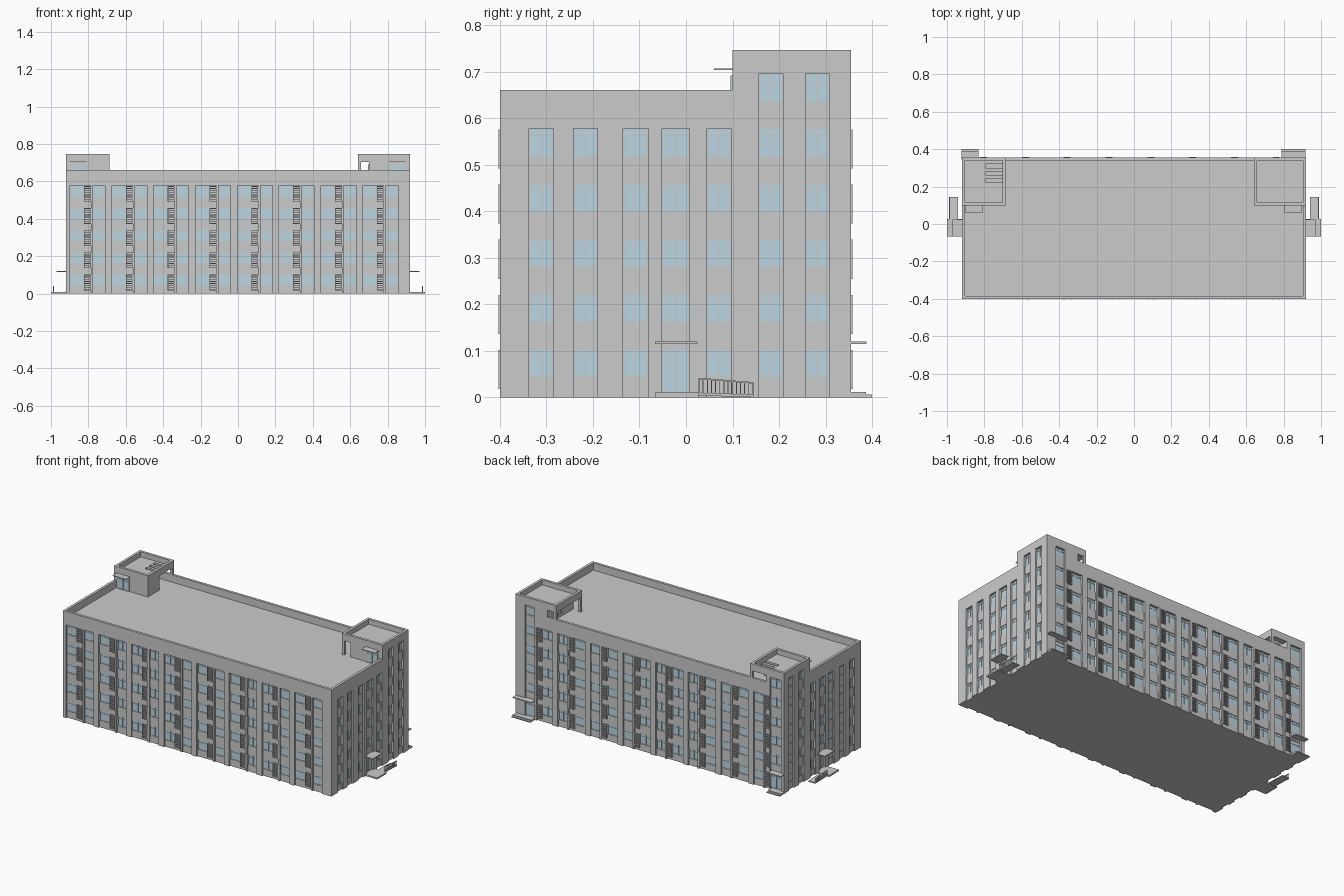
import bpy, bmesh

if "Cube" in bpy.data.objects:
    bpy.data.objects.remove(bpy.data.objects["Cube"])

parts = {}


def box(part, p, q, slope=0.0):
    """Add a box between corners p and q; slope drops z along +y."""
    bm = parts.setdefault(part, bmesh.new())
    lo = [min(a, b) for a, b in zip(p, q)]
    hi = [max(a, b) for a, b in zip(p, q)]
    v = bmesh.ops.create_cube(bm, size=1)['verts']
    for w in v:
        w.co = [lo[i] if w.co[i] < 0 else hi[i] for i in range(3)]
        w.co.z -= slope * (w.co.y - lo[1])


# Building extents
X, Y0, Y1 = 0.92, -0.40, 0.355
ROOF, PAR, TOP, T = 0.615, 0.66, 0.746, 0.016
STEP = 0.1184

# Each face maps (along, depth inward, height) to a point
front = lambda u, d, z: (u, Y0 + d, z)
back = lambda u, d, z: (u, Y1 - d, z)
right = lambda u, d, z: (X - d, u, z)
left = lambda u, d, z: (-X + d, u, z)
tower_front = lambda u, d, z: (u, 0.10 + d, z)
bay_wall = lambda u, d, z: (0.70 + d, u, z)


def fbox(part, f, u0, u1, d0, d1, z0, z1):
    box(part, f(u0, d0, z0), f(u1, d1, z1))


def window(f, u0, u1, z0, z1, d):
    """Glass pane with frame, two mullions and a transom."""
    fbox('window_glass', f, u0, u1, d - 0.001, d + 0.001, z0, z1)
    b, w = 0.0024, u1 - u0
    for u in (u0, u0 + w * 0.5 - b / 2, u1 - b):
        fbox('window_frames', f, u, u + b, d - 0.003, d, z0, z1)
    for z in (z0, z0 + (z1 - z0) * 0.74, z1 - b):
        fbox('window_frames', f, u0, u1, d - 0.003, d, z, z + b)


def louvre(f, u0, u1, z0, z1):
    """Slatted air-unit guard in front of the recess."""
    for u in (u0, u1 - 0.003):
        fbox('louvre_guards', f, u, u + 0.003, -0.003, 0.01, z0, z1)
    n = 8
    for i in range(n):
        z = z0 + (z1 - z0 - 0.004) * i / (n - 1)
        fbox('louvre_guards', f, u0, u1, -0.002, 0.005, z, z + 0.004)


def wall(f, u0, u1, top, strips, floors=5):
    """Piers with recessed vertical strips: (a, b, kind)."""
    cur = u0
    stop = 0.104 + STEP * (floors - 1)
    for a, b, kind in strips:
        if a > cur:
            fbox('walls', f, cur, a, 0, T, 0, top)
        fbox('walls', f, a, b, 0, T, stop, top)
        z = 0
        for i in range(floors):
            z0, z1 = 0.042 + STEP * i, 0.104 + STEP * i
            if kind == 'louvre':
                louvre(f, a, b, z0 - 0.024, z1 - 0.002)
                continue
            if kind == 'door' and i == 0:
                z0 = 0.01
            fbox('spandrels', f, a, b, 0.009, T, z, z0)
            window(f, a, b, z0, z1, 0.014)
            z = z1
        if kind == 'louvre':
            fbox('spandrels', f, a, b, 0.009, T, 0, stop)
        cur = b
    fbox('walls', f, cur, u1, 0, T, 0, top)


def group(c):
    return [(c - 0.093, c - 0.018, 'win'), (c - 0.018, c + 0.019, 'louvre'),
            (c + 0.030, c + 0.094, 'win')]


centres = [-0.805 + 0.2236 * i for i in range(8)]
bays = [s for c in centres for s in group(c)]

# Main block, roof deck and front wall
box('main_block', (-X + T, Y0 + T, 0), (X - T, Y1 - T, ROOF))
wall(front, -X, X, PAR, bays)

# Back wall: stair columns at both ends rise into the towers
first, last = bays[0], bays[-1]
wall(back, -X, -0.823, TOP, [(first[0], -0.823 - 1e-4, 'door')], 6)
wall(back, -0.823, 0.775, PAR, bays[1:-1])
wall(back, 0.775, X, TOP, [(last[0], last[1], 'door')], 6)

# End walls
low = [(-0.337, -0.285, 'win'), (-0.242, -0.190, 'win'), (-0.135, -0.082, 'win'),
       (-0.052, 0.008, 'door'), (0.045, 0.097, 'win')]
high = [(0.157, 0.209, 'win'), (0.257, 0.307, 'win')]
for f in (left, right):
    wall(f, Y0, 0.10, PAR, low)
    wall(f, 0.10, Y1, TOP, high, 6)


def rim(x0, x1):
    """Edge beam and parapet round a tower roof."""
    for a, b in ((x0, x0 + T), (x1 - T, x1)):
        box('tower_rims', (a, 0.10, 0.703), (b, Y1, TOP))
    for a, b in ((0.10, 0.10 + T), (Y1 - T, Y1)):
        box('tower_rims', (x0, a, 0.703), (x1, b, TOP))


# Left tower: L-shaped room, open corner under a slotted roof
LX = -0.687
rim(-X, LX)
box('left_tower_room', (-X + T, 0.10, ROOF), (-0.795, Y1 - T, 0.715))
box('left_tower_room', (-0.795, 0.10, ROOF), (LX, 0.215, 0.715))
for y0, y1 in ((0.215, 0.224), (0.244, 0.262), (0.282, 0.300), (0.320, Y1 - T)):
    box('left_tower_slats', (-0.795, y0, 0.703), (LX, y1, 0.715))
box('left_tower_post', (LX - T, Y1 - T, ROOF), (LX, Y1, 0.71))
box('left_tower_pier', (-0.823, Y1 - T, PAR), (-0.795, Y1, 0.71))

# Right tower: room with an open side bay on posts
RX = 0.642
rim(RX, X)
box('right_tower_room', (0.70, 0.10, ROOF), (X - T, Y1 - T, 0.715))
box('right_tower_bay_roof', (RX, 0.10, 0.703), (0.71, Y1, 0.715))
for y in (0.10, Y1 - T):
    box('right_tower_posts', (RX, y, ROOF), (RX + T, y + T, 0.71))
box('right_tower_pier', (0.70, Y1 - T, PAR), (0.775, Y1, 0.71))
window(bay_wall, 0.20, 0.26, 0.635, 0.69, -0.001)

# Roof doors and their canopies
for a, b in ((-0.895, -0.815), (0.81, 0.89)):
    window(tower_front, a, b, ROOF, 0.692, -0.001)
    box('roof_canopies', (a - 0.006, 0.06, 0.703), (b + 0.006, 0.10, 0.707))

# Back entrances: platform, step and canopy
for a, b in ((-0.922, -0.832), (0.789, 0.917)):
    box('back_platforms', (a, Y1 - 0.01, 0), (b, 0.387, 0.011))
    box('back_platforms', (a, 0.38, 0), (b, 0.40, 0.006))
    box('back_canopies', (a, Y1 - 0.01, 0.115), (b, 0.388, 0.120))

# End entrances: platform, canopy, ramp and railing on both sides
for s in (-1, 1):
    box('side_platforms', (s * 0.91, -0.067, 0.0), (s * 1.0, 0.027, 0.010))
    box('side_canopies', (s * 0.91, -0.067, 0.115), (s * 0.97, 0.025, 0.120))
    box('ramps', (s * 0.94, 0.027, 0.004), (s * 0.988, 0.145, 0.010), 0.034)
    box('ramp_rails', (s * 0.985, 0.027, 0.039), (s * 0.988, 0.145, 0.042), 0.08)
    for i in range(14):
        y = 0.027 + i * 0.0089
        h = 0.034 * i * 0.0089
        box('ramp_rails', (s * 0.985, y, 0.008 - h), (s * 0.988, y + 0.002, 0.040 - 0.08 * i * 0.0089))

# Turn every collected mesh into an object
glass = bpy.data.materials.new('glass_blue')
glass.diffuse_color = (0.50, 0.68, 0.77, 1)
glass.use_nodes = True
glass.node_tree.nodes["Principled BSDF"].inputs["Base Color"].default_value = glass.diffuse_color
for name, bm in parts.items():
    me = bpy.data.meshes.new(name)
    bm.to_mesh(me)
    bm.free()
    ob = bpy.data.objects.new(name, me)
    bpy.context.collection.objects.link(ob)
    if name == 'window_glass':
        me.materials.append(glass)
